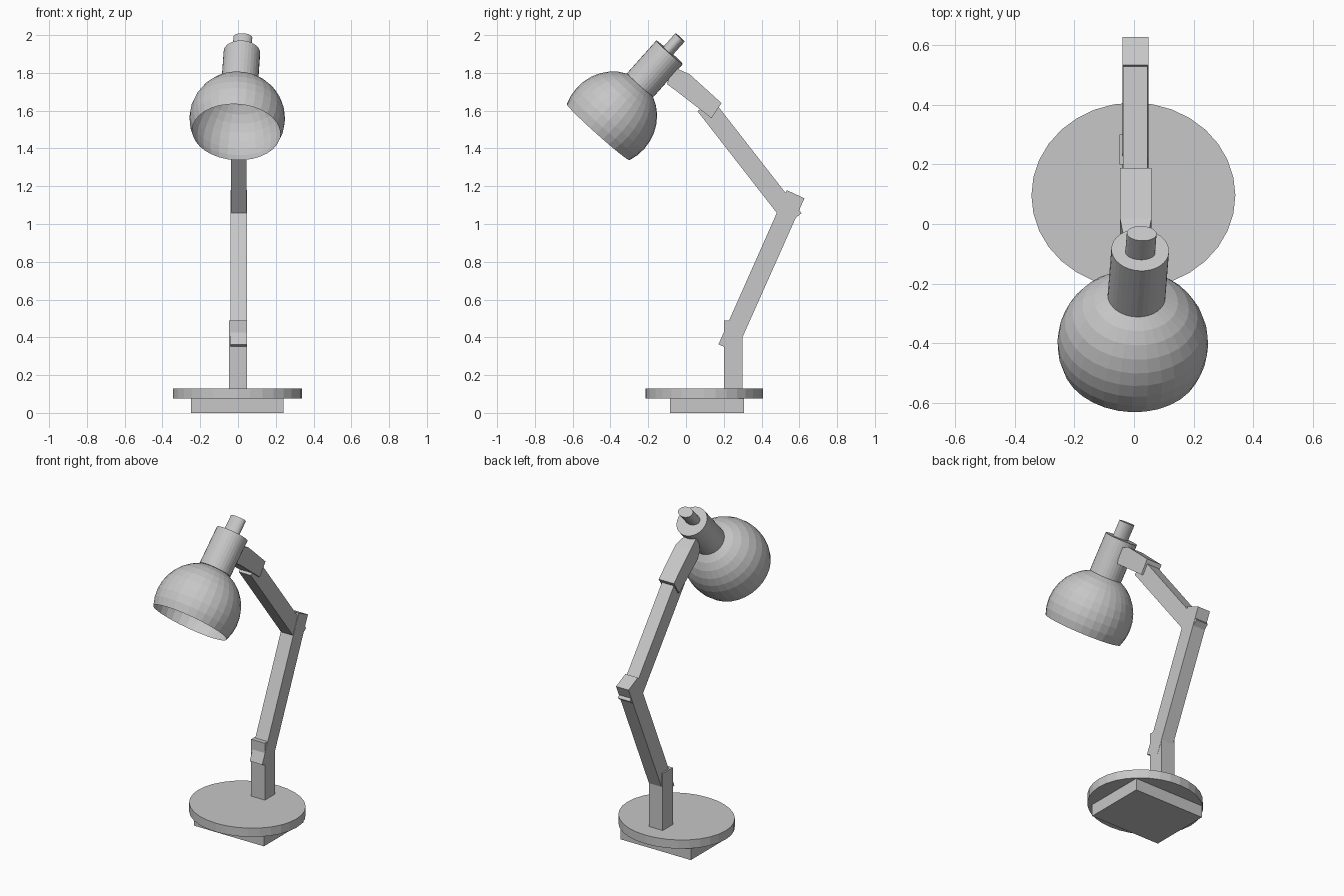
import bpy, bmesh, math
from mathutils import Matrix, Vector

if "Cube" in bpy.data.objects:
    bpy.data.objects.remove(bpy.data.objects["Cube"])

grey = bpy.data.materials.new("plain grey")
grey.diffuse_color = (0.57, 0.57, 0.57, 1)
grey.use_nodes = True
grey.node_tree.nodes["Principled BSDF"].inputs["Base Color"].default_value = grey.diffuse_color


def finish(name, bm):
    bmesh.ops.recalc_face_normals(bm, faces=bm.faces)
    mesh = bpy.data.meshes.new(name)
    bm.to_mesh(mesh)
    bm.free()
    mesh.materials.append(grey)
    ob = bpy.data.objects.new(name, mesh)
    bpy.context.collection.objects.link(ob)
    return ob


def prism(name, profile, x0, x1):
    """Side profile of (y, z) points extruded from x0 to x1."""
    bm = bmesh.new()
    face = bm.faces.new([bm.verts.new((x0, y, z)) for y, z in profile])
    out = bmesh.ops.extrude_face_region(bm, geom=[face])
    verts = [v for v in out["geom"] if isinstance(v, bmesh.types.BMVert)]
    bmesh.ops.translate(bm, verts=verts, vec=(x1 - x0, 0, 0))
    return finish(name, bm)


def rect(y0, y1, z0, z1):
    return [(y0, z0), (y1, z0), (y1, z1), (y0, z1)]


def cylinder(name, rx, ry, z0, z1, matrix, segments=32):
    bm = bmesh.new()
    bmesh.ops.create_cone(bm, cap_ends=True, segments=segments,
                          radius1=1, radius2=1, depth=1)
    local = Matrix.Translation((0, 0, (z0 + z1) / 2)) @ Matrix.Diagonal((rx, ry, z1 - z0, 1))
    bm.transform(matrix @ local)
    return finish(name, bm)


# Base: square foot with an oval plate on top
prism("foot_block", rect(-0.085, 0.306, 0, 0.078), -0.248, 0.24)
cylinder("base_plate", 0.342, 0.311, 0.075, 0.13, Matrix.Translation((-0.002, 0.096, 0)))

# Post and the two arms
prism("post", rect(0.2, 0.3, 0.125, 0.488), -0.048, 0.047)
prism("lower_arm", [(0.172, 0.363), (0.264, 0.322), (0.627, 1.136), (0.534, 1.179)],
      -0.039, 0.048)
prism("upper_arm", [(0.532, 0.993), (0.611, 1.057), (0.14, 1.661), (0.061, 1.597)],
      -0.037, 0.046)

# Bracket joining the arm to the head, narrowing at the head end
bracket = prism("head_bracket", [(0.188, 1.64), (0.019, 1.793), (-0.075, 1.835),
                                 (-0.1, 1.74), (-0.05, 1.703), (0.135, 1.56)],
                -0.047, 0.059)
for v in bracket.data.vertices:
    if v.co.y < -0.06:
        v.co.x = 0.006 + (v.co.x - 0.006) * 0.65

# Head frame: local z runs along the lamp head from opening to knob
axis = Vector((0.03, 0.379, 0.424)).normalized()
side = (Vector((1, 0, 0)) - axis * axis.x).normalized()
up = axis.cross(side)
head = Matrix.Translation((-0.004, -0.4, 1.559)) @ Matrix((side, up, axis)).transposed().to_4x4()

# Open spherical shade
bm = bmesh.new()
bmesh.ops.create_uvsphere(bm, u_segments=32, v_segments=16, radius=1)
bmesh.ops.delete(bm, geom=[v for v in bm.verts if v.co.z < -0.4], context="VERTS")
bm.transform(head @ Matrix.Diagonal((0.253, 0.241, 0.255, 1)))
finish("shade", bm)

# Neck and end knob
cylinder("neck", 0.097, 0.094, 0.238, 0.47, head)
cylinder("end_knob", 0.05, 0.033, 0.44, 0.566, head @ Matrix.Translation((0, -0.011, 0)))
